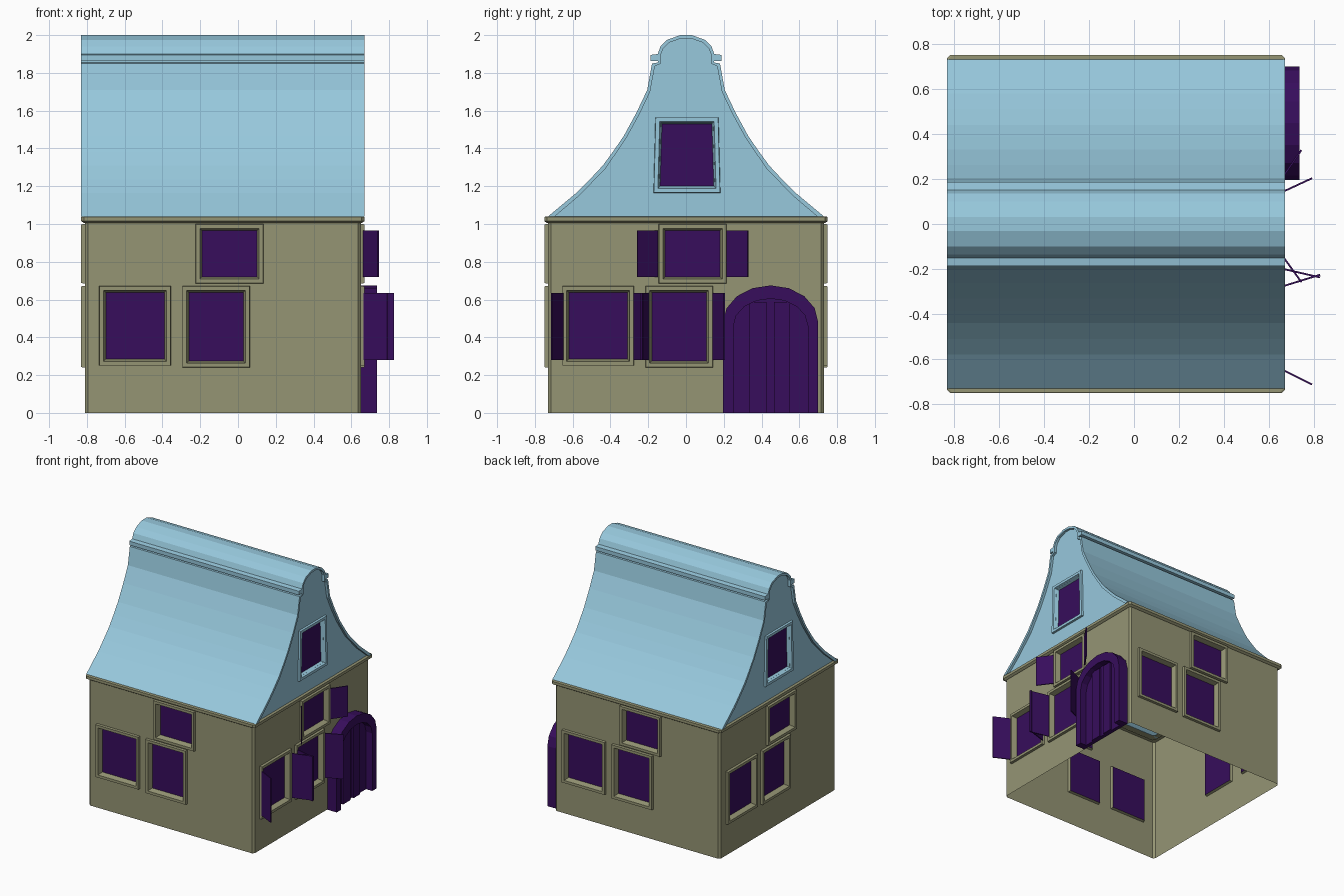
import bpy, bmesh, math
from mathutils import Vector, Matrix

if "Cube" in bpy.data.objects:
    bpy.data.objects.remove(bpy.data.objects["Cube"])

CX, D = -0.08, 0.73          # house centre in x, wall distance from centre


def material(name, rgb):
    m = bpy.data.materials.new(name)
    m.diffuse_color = (*rgb, 1)
    m.use_nodes = True
    m.node_tree.nodes["Principled BSDF"].inputs["Base Color"].default_value = m.diffuse_color
    return m


WALL = material("wall_olive", (0.30, 0.30, 0.175))
ROOF = material("roof_blue", (0.31, 0.58, 0.72))
DARK = material("dark_purple", (0.038, 0.004, 0.107))


def place(u, v, d, side):
    """Wall coordinates (right, up, outward) to world, side 0 = front, then anticlockwise."""
    return Matrix.Rotation(side * math.pi / 2, 3, 'Z') @ Vector((u, -D - d, v)) + Vector((CX, 0, 0))


def finish(name, bm, mat, recalc=True):
    if recalc:
        bmesh.ops.recalc_face_normals(bm, faces=bm.faces)
    me = bpy.data.meshes.new(name)
    bm.to_mesh(me)
    bm.free()
    me.materials.append(mat)
    ob = bpy.data.objects.new(name, me)
    bpy.context.collection.objects.link(ob)
    return ob


def loft(name, rings, mat):
    """Join closed rings of points with quads."""
    bm = bmesh.new()
    vs = [[bm.verts.new(p) for p in r] for r in rings]
    for a, b in zip(vs, vs[1:]):
        for i in range(len(a)):
            j = (i + 1) % len(a)
            bm.faces.new((a[i], a[j], b[j], b[i]))
    return finish(name, bm, mat)


def prism(name, loop, vec, mat):
    """Solid from a flat loop pushed along a vector."""
    bm = bmesh.new()
    f = bm.faces.new([bm.verts.new(p) for p in loop])
    g = bmesh.ops.extrude_face_region(bm, geom=[f], use_keep_orig=True)
    bmesh.ops.translate(bm, vec=vec, verts=[v for v in g["geom"] if isinstance(v, bmesh.types.BMVert)])
    return finish(name, bm, mat)


def sheet(name, outline, holes, d, side, mat, strip=None):
    """Flat wall with window holes, plus an optional bevelled corner strip."""
    bm = bmesh.new()
    edges = []
    for loop in [outline] + holes:
        vs = [bm.verts.new(place(u, v, d, side)) for u, v in loop]
        edges += [bm.edges.new((vs[i], vs[i - 1])) for i in range(len(vs))]
    normal = place(0, 0, 1, side) - place(0, 0, 0, side)
    bmesh.ops.triangle_fill(bm, use_beauty=True, edges=edges, normal=normal)
    for f in bm.faces:
        f.normal_update()
        if f.normal.dot(normal) < 0:
            f.normal_flip()
    if strip:
        bm.faces.new([bm.verts.new(place(*p, side)) for p in strip])
    return finish(name, bm, mat, False)


def grow(quad, m):
    cu = sum(p[0] for p in quad) / 4
    cv = sum(p[1] for p in quad) / 4
    return [(u + math.copysign(m, u - cu), v + math.copysign(m, v - cv)) for u, v in quad]


def rect(u0, u1, v0, v1):
    return [(u0, v0), (u1, v0), (u1, v1), (u0, v1)]


def window(name, glass, out, side, mat):
    """Raised frame with a splayed reveal and a recessed pane."""
    steps = [(0.035, 0), (0.033, out), (0.012, out), (0, -0.02)]
    loft(name + "_frame", [[place(u, v, d, side) for u, v in grow(glass, m)] for m, d in steps], mat)
    bm = bmesh.new()
    bm.faces.new([bm.verts.new(place(u, v, -0.02, side)) for u, v in glass])
    finish(name + "_pane", bm, DARK, False)


# walls and their windows, the same on all four sides
sides = ["front", "right", "back", "left"]
windows = {"outer": rect(-0.62, -0.31, 0.285, 0.637),
           "inner": rect(-0.18, 0.108, 0.275, 0.637),
           "upper": rect(-0.11, 0.18, 0.72, 0.965)}
c = D - 0.015
for s, n in enumerate(sides):
    strip = [(c, 0, 0), (D, 0, -0.015), (D, 1.01, -0.015), (c, 1.01, 0)]
    sheet(n + "_wall", rect(-c, c, 0, 1.01), [grow(w, 0.006) for w in windows.values()], 0, s, WALL, strip)
    for wn, w in windows.items():
        window(f"{n}_{wn}_window", w, 0.02, s, WALL)


# cornice around the top of the walls
def square(r, z, k=0.015):
    pts = [(r - k, -r), (r, -r + k), (r, r - k), (r - k, r), (-r + k, r), (-r, r - k), (-r, -r + k), (-r + k, -r)]
    return [Vector((x + CX, y, z)) for x, y in pts]


loft("cornice", [square(r, z) for r, z in
                 [(0.70, 1.005), (0.735, 1.005), (0.75, 1.015), (0.75, 1.037), (0.745, 1.04), (0.70, 1.04)]], WALL)

# bell-shaped roof shell with a ledge under the rounded ridge
outer = [(0.73, 1.04), (0.58, 1.165), (0.51, 1.235), (0.44, 1.31), (0.385, 1.385), (0.33, 1.465), (0.262, 1.59),
         (0.205, 1.71), (0.18, 1.85), (0.147, 1.855), (0.147, 1.864), (0.187, 1.864), (0.187, 1.895),
         (0.15, 1.90), (0.135, 1.94), (0.10, 1.975), (0.03, 2.0)]
inner = [(0.695, 1.04), (0.565, 1.15), (0.425, 1.295), (0.316, 1.455), (0.247, 1.58), (0.19, 1.70),
         (0.165, 1.835), (0.132, 1.85), (0.132, 1.90), (0.12, 1.93), (0.09, 1.96), (0.025, 1.983)]


def both(half):
    return half + [(-u, v) for u, v in reversed(half)]


section = both(outer) + list(reversed(both(inner)))
prism("roof", [Vector((CX - 0.75, y, z)) for y, z in section], Vector((1.5, 0, 0)), ROOF)

# gable ends with tapered windows
attic = [(-0.137, 1.2), (0.147, 1.2), (0.137, 1.53), (-0.127, 1.53)]
for s in (1, 3):
    sheet(sides[s] + "_gable", both(inner), [grow(attic, 0.006)], 0, s, ROOF)
    window(sides[s] + "_attic_window", attic, 0.016, s, ROOF)


# arched door on the right wall
def arch(half, spring, rise, n=8):
    pts = [(0.448 + half * math.cos(a), spring + rise * math.sin(a))
           for a in (math.pi * i / n for i in range(n + 1))]
    return [(0.448 + half, 0)] + pts + [(0.448 - half, 0)]


def door_part(name, loop, depth):
    prism(name, [place(u, v, 0.002, 1) for u, v in loop], Vector((depth - 0.002, 0, 0)), DARK)


opening = arch(0.197, 0.46, 0.145)
door_part("door_surround", arch(0.252, 0.48, 0.195) + list(reversed(opening)), 0.085)
door_part("door_leaf", opening, 0.03)
for i, (a, b) in enumerate([(0.335, 0.427), (0.467, 0.55)]):
    door_part(f"door_plank_{i + 1}", rect(a, b, 0, 0.588), 0.045)

# open shutters: hinge y, tip x, tip y, bottom, top
shutters = [(-0.65, 0.79, -0.712, 0.28, 0.635), (-0.275, 0.826, -0.225, 0.28, 0.635),
            (-0.20, 0.826, -0.237, 0.28, 0.635), (0.145, 0.79, 0.203, 0.28, 0.635),
            (-0.15, 0.743, -0.258, 0.72, 0.965), (0.215, 0.743, 0.328, 0.72, 0.965)]
for i, (y0, x1, y1, z0, z1) in enumerate(shutters):
    a, b = Vector((0.665, y0, z0)), Vector((x1, y1, z0))
    t = (b - a).cross(Vector((0, 0, 1))).normalized() * 0.004
    prism(f"shutter_{i + 1}", [a - t, b - t, b + t, a + t], Vector((0, 0, z1 - z0)), DARK)
